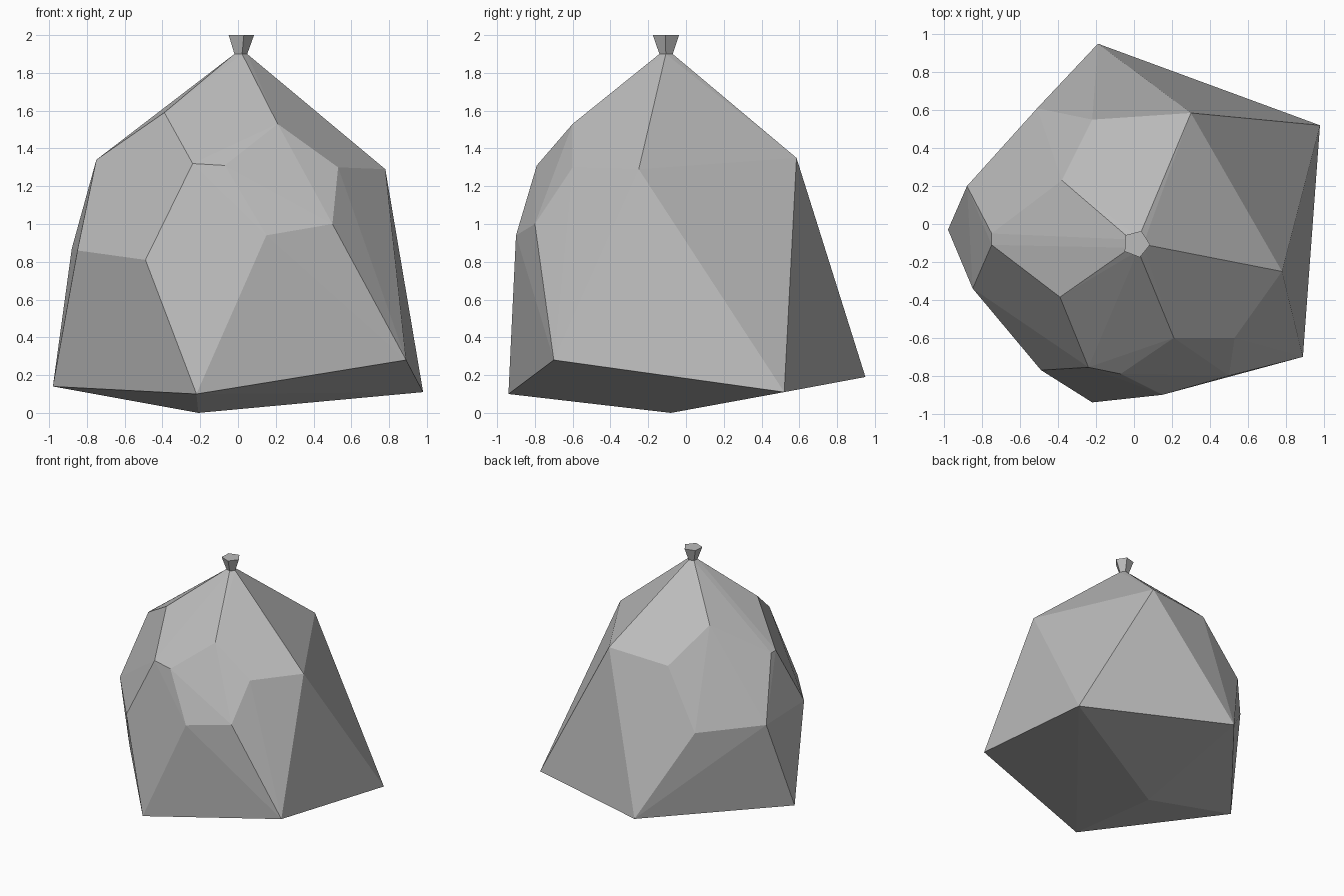
import bpy
import bmesh
from math import sin, cos, tau, radians

if "Cube" in bpy.data.objects:
    bpy.data.objects.remove(bpy.data.objects["Cube"], do_unlink=True)

# One plain grey for the whole sack
grey = bpy.data.materials.new("sack_grey")
grey.use_nodes = True
colour = (0.5, 0.5, 0.5, 1)
grey.diffuse_color = colour
grey.node_tree.nodes["Principled BSDF"].inputs["Base Color"].default_value = colour


def finish(name, bm):
    bmesh.ops.recalc_face_normals(bm, faces=bm.faces)
    mesh = bpy.data.meshes.new(name)
    bm.to_mesh(mesh)
    bm.free()
    mesh.materials.append(grey)
    obj = bpy.data.objects.new(name, mesh)
    bpy.context.collection.objects.link(obj)
    return obj


def ring(radius, z, cx=0.012, cy=-0.105, sides=5, start=radians(-3)):
    return [(cx + radius * cos(start + tau * i / sides),
             cy + radius * sin(start + tau * i / sides), z) for i in range(sides)]


# Corners of the faceted sack, grouped by side
base = [(-.21, -.08, 0), (-.19, .95, .19), (.98, .52, .11),
        (.89, -.70, .28), (-.22, -.94, .10), (-.98, -.03, .14)]
left_side = [(.78, -.25, 1.29), (.30, .585, 1.35)]
front_left = [(-.07, -.79, 1.31), (.15, -.90, .94), (.50, -.80, 1.0),
              (.53, -.60, 1.30), (.21, -.60, 1.53)]
front_right = [(-.75, -.11, 1.34), (-.85, -.34, .86), (-.49, -.77, .81),
               (-.24, -.755, 1.32), (-.39, -.385, 1.59)]
back_right = [(-.22, .55, 1.32), (-.51, .61, .86), (-.88, .20, .87),
              (-.75, -.05, 1.34), (-.38, .23, 1.58)]

# Sack body: flat-faced shell around the corners, up to the neck
bm = bmesh.new()
for point in base + left_side + front_left + front_right + back_right + ring(.037, 1.9):
    bm.verts.new(point)
bmesh.ops.convex_hull(bm, input=bm.verts)
loose = [v for v in bm.verts if not v.link_faces]
bmesh.ops.delete(bm, geom=loose, context='VERTS')
bmesh.ops.dissolve_limit(bm, angle_limit=radians(2.5), verts=bm.verts, edges=bm.edges)
finish("sack_body", bm)

# Flared five-sided knot on top
bm = bmesh.new()
low = [bm.verts.new(p) for p in ring(.037, 1.9)]
high = [bm.verts.new(p) for p in ring(.073, 2.0)]
for i in range(5):
    j = (i + 1) % 5
    bm.faces.new((low[i], low[j], high[j], high[i]))
bm.faces.new(high)
finish("sack_knot", bm)
